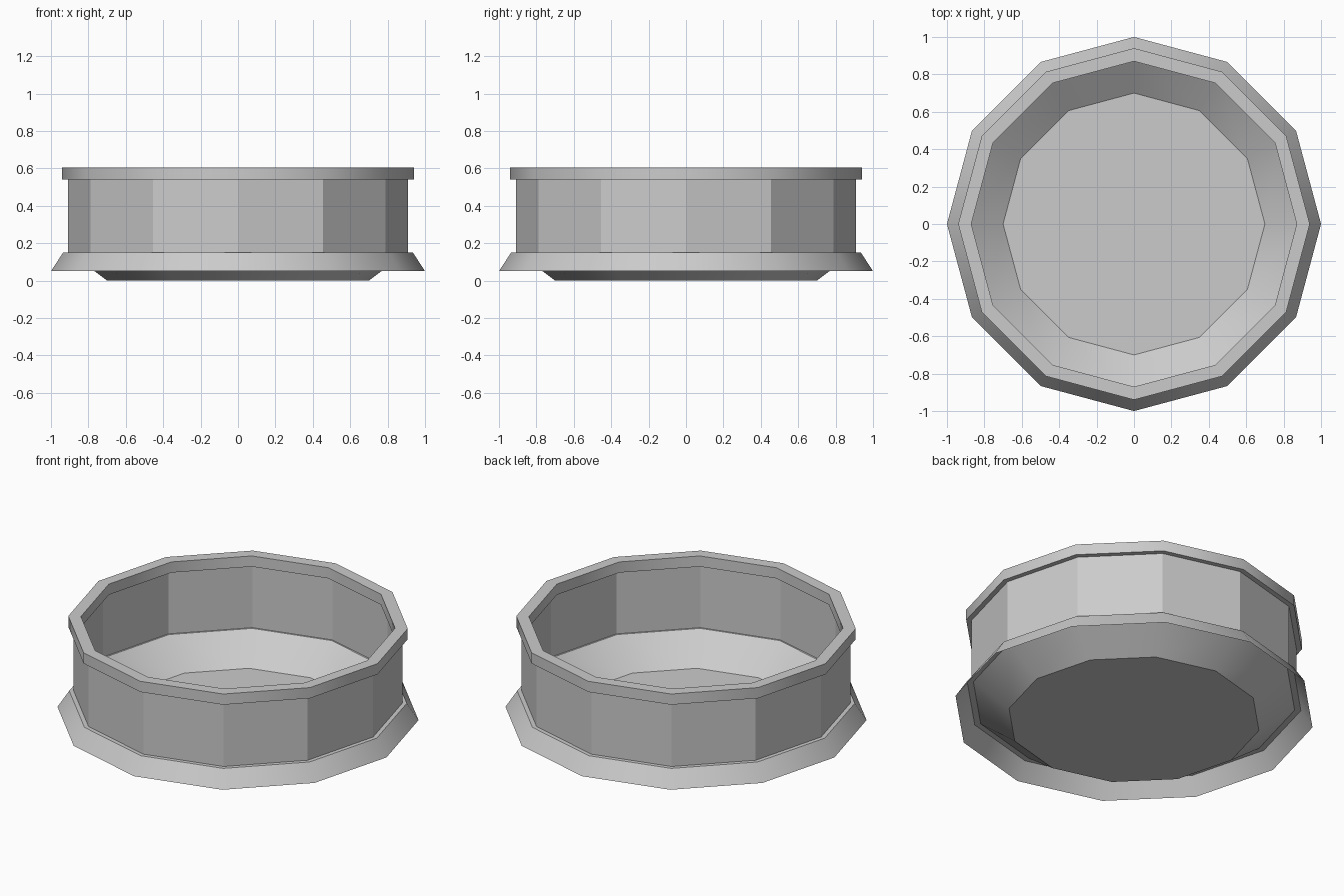
import bpy, bmesh
from math import cos, sin, pi, radians

if "Cube" in bpy.data.objects:
    bpy.data.objects.remove(bpy.data.objects["Cube"])

SIDES = 12


def lathe(name, profile, closed=False, floor=False, smooth=True):
    """Spin (radius, z) points into a 12-sided part."""
    bm = bmesh.new()
    rings = [[bm.verts.new((r * cos(2 * pi * i / SIDES), r * sin(2 * pi * i / SIDES), z))
              for i in range(SIDES)] for r, z in profile]
    pairs = list(zip(rings, rings[1:]))
    if closed:
        pairs.append((rings[-1], rings[0]))
    for a, b in pairs:
        for i in range(SIDES):
            j = (i + 1) % SIDES
            bm.faces.new((a[i], a[j], b[j], b[i]))
    if floor:
        bm.faces.new(rings[0][::-1])
    if closed:
        bmesh.ops.recalc_face_normals(bm, faces=bm.faces)
    mesh = bpy.data.meshes.new(name)
    bm.to_mesh(mesh)
    bm.free()
    obj = bpy.data.objects.new(name, mesh)
    bpy.context.collection.objects.link(obj)
    if smooth:
        bpy.ops.object.select_all(action='DESELECT')
        obj.select_set(True)
        bpy.context.view_layer.objects.active = obj
        bpy.ops.object.shade_smooth_by_angle(angle=radians(35))
    return obj


# Shallow dish with a flat floor
lathe("dish", [(0.70, 0.0), (0.90, 0.15)], floor=True)

# Flared skirt with a narrow ledge joining wall and dish
lathe("skirt", [(1.0, 0.05), (0.935, 0.15), (0.90, 0.15)])

# Faceted thin wall
lathe("wall", [(0.91, 0.15), (0.91, 0.54)], smooth=False)

# Solid rim around the top
lathe("rim", [(0.94, 0.54), (0.94, 0.605), (0.87, 0.605), (0.87, 0.54)], closed=True)
